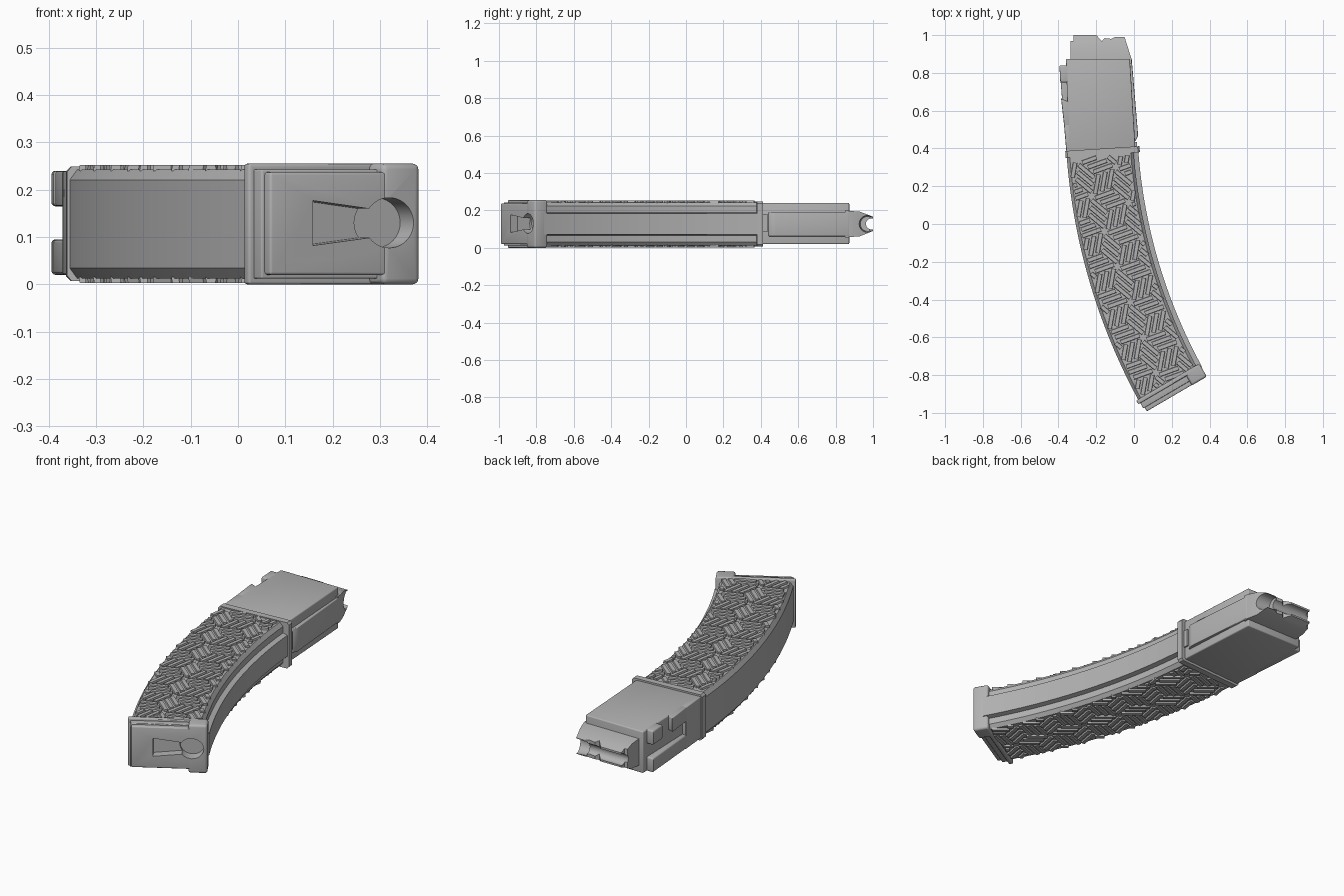
import bpy, bmesh, math
from mathutils import Vector

if "Cube" in bpy.data.objects:
    bpy.data.objects.remove(bpy.data.objects["Cube"], do_unlink=True)

grey = bpy.data.materials.new("matte_grey")
grey.use_nodes = True
grey.diffuse_color = (0.45, 0.45, 0.45, 1)
grey.node_tree.nodes["Principled BSDF"].inputs["Base Color"].default_value = grey.diffuse_color
grey.node_tree.nodes["Principled BSDF"].inputs["Roughness"].default_value = 0.6

# Arc shared by the curved body, and the frame of the floor plate
CENTRE = Vector((2.835, 0.596))
R_OUT, R_IN = 3.2, 2.845
TOP, END = 4.4, 28.7
ORIGIN, ALONG, OUT = Vector((0.013, -0.937)), Vector((0.863, 0.505)), Vector((0.505, -0.863))


def arc(r, deg, z):
    a = math.radians(deg)
    return (CENTRE.x - r * math.cos(a), CENTRE.y - r * math.sin(a), z)


def plate(s, d, z):
    p = ORIGIN + ALONG * s + OUT * d
    return (p.x, p.y, z)


def add_loft(bm, rings):
    """Skin a list of matching point rings and cap both ends."""
    vs = [[bm.verts.new(p) for p in ring] for ring in rings]
    n = len(vs[0])
    for a, b in zip(vs, vs[1:]):
        for i in range(n):
            bm.faces.new((a[i], a[(i + 1) % n], b[(i + 1) % n], b[i]))
    bm.faces.new(vs[0])
    bm.faces.new(vs[-1])


def finish(name, bm):
    bmesh.ops.recalc_face_normals(bm, faces=bm.faces[:])
    mesh = bpy.data.meshes.new(name)
    bm.to_mesh(mesh)
    bm.free()
    ob = bpy.data.objects.new(name, mesh)
    bpy.context.collection.objects.link(ob)
    mesh.materials.append(grey)
    return ob


def apply(ob, mod):
    bpy.context.view_layer.objects.active = ob
    bpy.ops.object.modifier_apply(modifier=mod.name)


def loft(name, rings, bevel=0):
    bm = bmesh.new()
    add_loft(bm, rings)
    ob = finish(name, bm)
    if bevel:
        mod = ob.modifiers.new("bevel", 'BEVEL')
        mod.width, mod.segments = bevel, 3
        mod.limit_method, mod.angle_limit = 'ANGLE', math.radians(40)
        apply(ob, mod)
    return ob


def prism(name, outline, z0, z1, bevel=0):
    return loft(name, [[(x, y, z) for x, y in outline] for z in (z0, z1)], bevel)


def sweep(name, profile, a0, a1, steps):
    return loft(name, [[arc(r, a0 + (a1 - a0) * i / steps, z) for r, z in profile]
                       for i in range(steps + 1)])


def plate_box(name, s0, s1, d0, d1, z0, z1, bevel=0):
    corners = ((s0, d0), (s1, d0), (s1, d1), (s0, d1))
    return loft(name, [[plate(s, d, z) for s, d in corners] for z in (z0, z1)], bevel)


def boolean(ob, tool, operation):
    mod = ob.modifiers.new("boolean", 'BOOLEAN')
    mod.operation, mod.solver, mod.object = operation, 'EXACT', tool
    apply(ob, mod)
    bpy.data.objects.remove(tool, do_unlink=True)


# Curved body with chamfered long edges
half = [(R_IN, 0.032), (R_IN + 0.016, 0.012), (R_OUT - 0.016, 0.012), (R_OUT, 0.034)]
body = half + [(r, 0.255 - z) for r, z in reversed(half)]
sweep("curved_body", body, TOP - 0.2, END, 40)

# Rib along the inner curve
sweep("inner_rib", [(2.82, 0.072), (2.86, 0.062), (2.86, 0.193), (2.82, 0.183)], TOP, END, 40)

# Collar between body and straight neck
sweep("collar", [(2.812, 0.018), (2.822, 0.007), (3.196, 0.007), (3.206, 0.018),
                 (3.206, 0.238), (3.196, 0.249), (2.822, 0.249), (2.812, 0.238)], 3.75, TOP, 2)


# Raised grip pattern: three directions of triple bars on a hexagon lattice
def inside(p):
    v = CENTRE - p
    return (R_IN + 0.02 < v.length < R_OUT - 0.02
            and TOP + 0.2 < math.degrees(math.atan2(v.y, v.x)) < END - 0.4)


def grip_pattern(name, z0, z1, side=0.115, width=0.021, samples=24):
    bm = bmesh.new()
    dirs = [Vector((math.cos(a), math.sin(a)))
            for a in (math.radians(20 + 120 * k) for k in range(3))]
    step_a, step_b = (dirs[0] - dirs[1]) * side, (dirs[1] - dirs[2]) * side
    for i in range(-12, 13):
        for j in range(-12, 13):
            c = Vector((0, -0.3)) + step_a * i + step_b * j
            for k in range(3):
                d, e = dirs[k], dirs[(k + 1) % 3]
                for m in range(3):
                    start = c + e * side * (m + 0.5) / 3
                    pts = [start + d * side * (0.04 + 0.92 * t / samples)
                           for t in range(samples + 1)]
                    pts = [p for p in pts if inside(p)]
                    if len(pts) < 4:
                        continue
                    a, b = pts[0], pts[-1]
                    side_dir = Vector((-d.y, d.x)) * width / 2
                    rings = []
                    for z, f in ((z0, 1.15), (z1, 0.9)):
                        w = side_dir * f
                        rings.append([(q.x, q.y, z) for q in (a - w, b - w, b + w, a + w)])
                    add_loft(bm, rings)
    return finish(name, bm)


grip_pattern("upper_grip_pattern", 0.240, 0.252)
grip_pattern("lower_grip_pattern", 0.015, 0.003)

# Straight neck
prism("neck", [(-0.36, 0.873), (-0.022, 0.873), (0.008, 0.39), (-0.345, 0.36)], 0.02, 0.24, 0.006)
prism("neck_rib", [(-0.04, 0.873), (-0.012, 0.873), (0.021, 0.48), (0.021, 0.465),
                   (0.008, 0.44), (-0.02, 0.44)], 0.062, 0.19, 0.004)
prism("neck_stop", [(-0.02, 0.39), (0.018, 0.39), (0.015, 0.435), (-0.02, 0.435)], 0.085, 0.18)

# Guide rail, catch block and wedge on the outer side of the neck
prism("guide_rail", [(-0.395, 0.84), (-0.34, 0.84), (-0.34, 0.52), (-0.37, 0.52)], 0.02, 0.095, 0.008)
prism("catch_block", [(-0.395, 0.84), (-0.34, 0.84), (-0.34, 0.75), (-0.39, 0.75)], 0.165, 0.24, 0.008)
prism("catch_wedge", [(-0.386, 0.665), (-0.34, 0.645), (-0.34, 0.52), (-0.37, 0.52)], 0.165, 0.24, 0.004)
prism("rail_base", [(-0.371, 0.53), (-0.33, 0.53), (-0.33, 0.37), (-0.357, 0.37)], 0.02, 0.24, 0.004)

# Feed lips: tapered block trimmed to its side outline, with a round channel
section = [(0.85, 0.055), (0.93, 0.062), (1.0, 0.09), (1.0, 0.167), (0.93, 0.193), (0.85, 0.2)]
lips = loft("feed_lips", [[(x, y, z) for y, z in section] for x in (-0.4, 0.05)])
trim = prism("trim", [(-0.336, 0.8), (-0.336, 0.968), (-0.32, 0.97), (-0.32, 1.1), (-0.3, 1.1),
                      (-0.2, 1.0), (-0.17, 0.968), (-0.155, 0.984), (-0.12, 0.98),
                      (-0.1, 0.99), (-0.05, 0.99), (-0.013, 0.873), (-0.01, 0.8)], 0, 0.3)
boolean(lips, trim, 'INTERSECT')


def channel(x0, x1, y, r0, r1):
    turn = [2 * math.pi * i / 32 for i in range(32)]
    return loft("channel", [[(x, y + r * math.cos(a), 0.128 + r * math.sin(a)) for a in turn]
                            for x, r in ((x0, r0), (x1, r1))])


boolean(lips, channel(-0.5, 0.1, 0.992, 0.03, 0.03), 'DIFFERENCE')
boolean(lips, channel(-0.11, 0.02, 0.972, 0.04, 0.05), 'DIFFERENCE')

# Floor plate: thin flange, raised heel and sliding cover
base = plate_box("floor_plate", 0.295, 0.387, -0.004, 0.077, 0, 0.255, 0.012)
boolean(base, plate_box("flange", 0, 0.38, -0.003, 0.02, 0.0, 0.255, 0.006), 'UNION')
boolean(base, plate_box("cover", 0.012, 0.34, 0.005, 0.052, 0.012, 0.243, 0.004), 'UNION')
boolean(base, plate_box("cover_face", 0.02, 0.34, 0.01, 0.075, 0.02, 0.237, 0.006), 'UNION')

# Keyhole recess in the floor plate
key = [(0.125, 0.082), (0.31, 0.104), (0.31, 0.154), (0.125, 0.177)]
slot = loft("slot", [[plate(s, d, z) for s, z in key] for d in (0.03, 0.12)])
boolean(base, slot, 'DIFFERENCE')
ring = [2 * math.pi * i / 40 for i in range(40)]
hole = loft("hole", [[plate(0.311 + 0.059 * math.cos(a), d, 0.13 + 0.053 * math.sin(a)) for a in ring]
                     for d in (0.012, 0.12)])
boolean(base, hole, 'DIFFERENCE')

# Smooth shading with sharp edges kept
for ob in bpy.context.collection.objects:
    if ob.type == 'MESH' and grey.name in ob.data.materials:
        bpy.ops.object.select_all(action='DESELECT')
        ob.select_set(True)
        bpy.context.view_layer.objects.active = ob
        bpy.ops.object.shade_smooth_by_angle(angle=math.radians(30))
